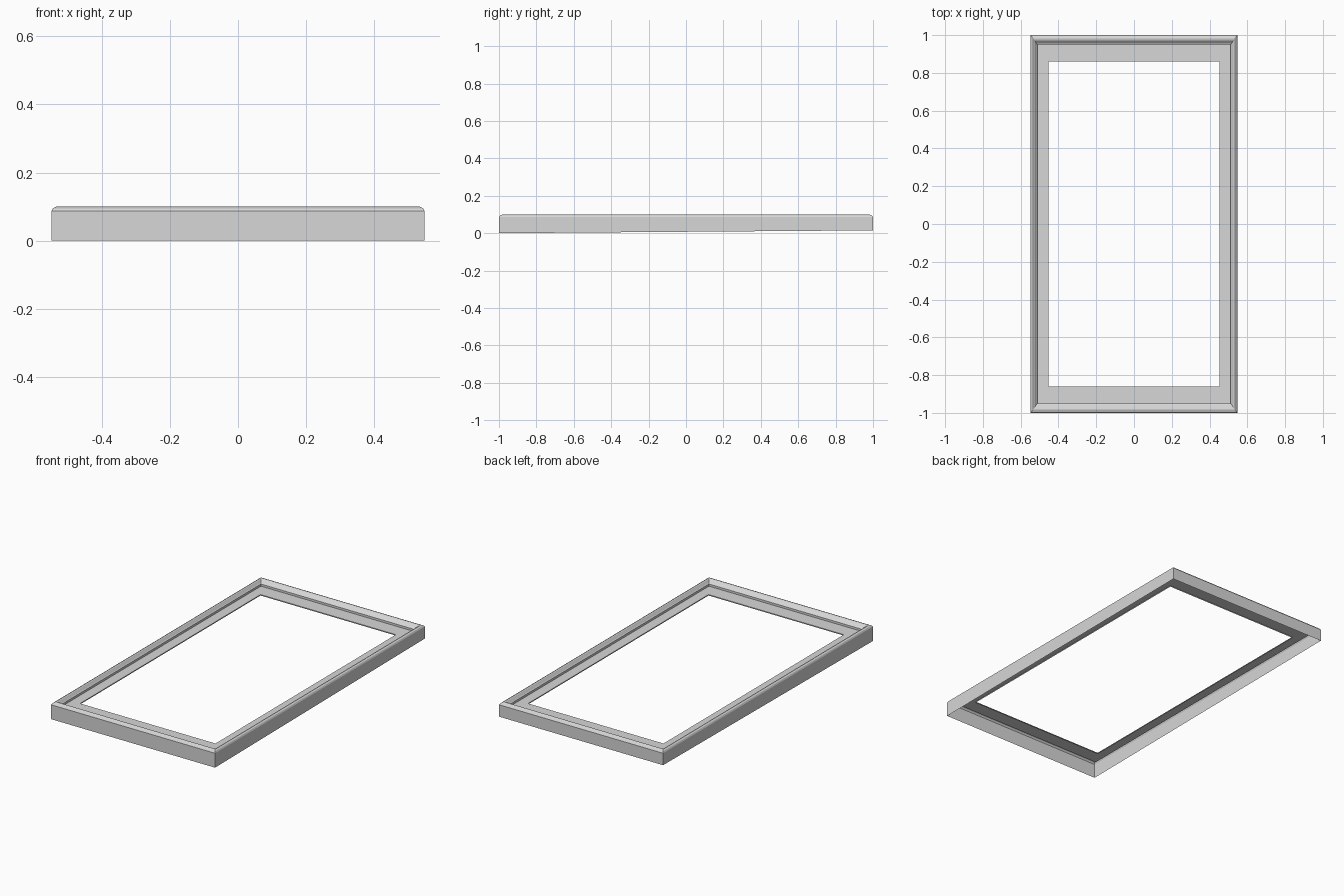
import bpy
import bmesh

cube = bpy.data.objects.get("Cube")
if cube:
    bpy.data.objects.remove(cube, do_unlink=True)

# Single grey finish
grey = bpy.data.materials.new("light_grey")
grey.use_nodes = True
colour = (0.68, 0.68, 0.68, 1)
grey.diffuse_color = colour
grey.node_tree.nodes["Principled BSDF"].inputs["Base Color"].default_value = colour

HALF_X, HALF_Y = 0.547, 1.0
RIM_X, RIM_Y = 0.035, 0.05      # width of the raised rim on each pair of sides
HOLE_X, HOLE_Y = 0.452, 0.86
BACK_LIFT = 0.015               # underside rises toward the back
PLATE_Z, LIP = 0.067, 0.006

# Raised rim section: fraction of rim width, height
rim = [(0, 0.087), (0.12, 0.095), (0.38, 0.1), (0.55, 0.098), (0.85, 0.084),
       (1, 0.08), (1, PLATE_Z)]


def ring(bm, half_x, half_y, height, lift=0.0):
    """Add four corners; the back pair can be lifted."""
    return [bm.verts.new((sx * half_x, sy * half_y, height + (lift if sy > 0 else 0)))
            for sx, sy in ((-1, -1), (1, -1), (1, 1), (-1, 1))]


bm = bmesh.new()

# Outer wall, rim, flat inner ledge and its small lip, from outside to inside
rings = [ring(bm, HALF_X, HALF_Y, 0, BACK_LIFT)]
rings += [ring(bm, HALF_X - t * RIM_X, HALF_Y - t * RIM_Y, z) for t, z in rim]
rings += [ring(bm, HOLE_X, HOLE_Y, z) for z in (PLATE_Z, PLATE_Z - LIP)]

for lower, upper in zip(rings, rings[1:]):
    for i in range(4):
        j = (i + 1) % 4
        bm.faces.new((lower[i], lower[j], upper[j], upper[i]))

mesh = bpy.data.meshes.new("frame")
bm.to_mesh(mesh)
bm.free()
mesh.materials.append(grey)
frame = bpy.data.objects.new("frame", mesh)
bpy.context.collection.objects.link(frame)
